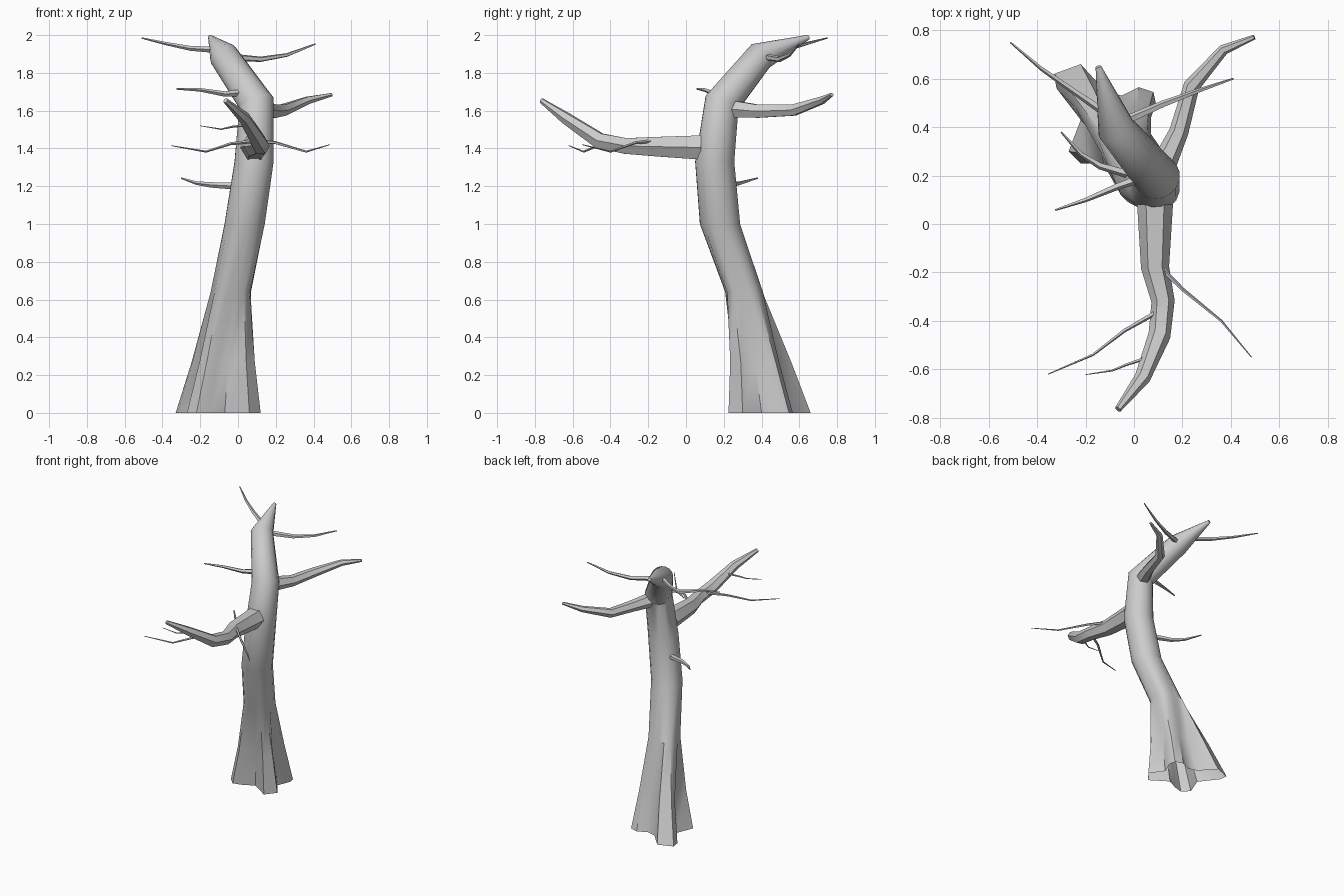
import bpy, bmesh, math
from mathutils import Vector

if "Cube" in bpy.data.objects:
    bpy.data.objects.remove(bpy.data.objects["Cube"])


def loft(name, rings, cap_start=True, cap_end=True):
    """Skin a list of equal-length vertex rings into one smooth object."""
    bm = bmesh.new()
    loops = [[bm.verts.new(p) for p in ring] for ring in rings]
    n = len(loops[0])
    for a, b in zip(loops, loops[1:]):
        for i in range(n):
            j = (i + 1) % n
            bm.faces.new((a[i], a[j], b[j], b[i]))
    if cap_start:
        bm.faces.new(loops[0][::-1])
    if cap_end:
        bm.faces.new(loops[-1])
    bmesh.ops.recalc_face_normals(bm, faces=bm.faces)
    mesh = bpy.data.meshes.new(name)
    bm.to_mesh(mesh)
    bm.free()
    ob = bpy.data.objects.new(name, mesh)
    bpy.context.collection.objects.link(ob)
    bpy.ops.object.select_all(action='DESELECT')
    ob.select_set(True)
    bpy.context.view_layer.objects.active = ob
    bpy.ops.object.shade_smooth_by_angle(angle=math.radians(40))
    return ob


def tangent(pts, i):
    return (pts[min(i + 1, len(pts) - 1)] - pts[max(i - 1, 0)]).normalized()


def limb(name, path, radii, sides=6):
    """Tapered tube along a path, one radius per point."""
    pts = [Vector(p) for p in path]
    rings = []
    for i, (p, r) in enumerate(zip(pts, radii)):
        q = tangent(pts, i).to_track_quat('Z', 'Y')
        rings.append([p + q @ Vector((r * math.cos(a), r * math.sin(a), 0))
                      for a in (math.tau * k / sides for k in range(sides))])
    return loft(name, rings)


# Trunk: lobed root outline blending into a round, leaning stem
root = [(.12, .30), (.05, .40), (.09, .50), (.08, .545), (.02, .565), (-.05, .53),
        (-.12, .55), (-.22, .66), (-.33, .62), (-.32, .56), (-.22, .43), (-.27, .30),
        (-.22, .25), (-.15, .27), (-.07, .31), (.06, .225)]
offsets = [Vector((x + .09, y - .43, 0)) for x, y in root]
circle = [Vector((math.cos(a), math.sin(a), 0))
          for a in (math.radians(-32 + 22.5 * k) for k in range(16))]
# centre, radius, root outline scale, root outline share
stem = [((-.09, .43, 0), .2, 1, 1),
        ((-.068, .387, .27), .155, .76, .9),
        ((-.035, .31, .64), .11, .5, .2),
        ((.035, .18, 1.0), .108, .5, 0),
        ((.085, .152, 1.33), .105, .5, 0),
        ((.098, .19, 1.64), .095, .5, 0),
        ((-.075, .395, 1.89), .078, .5, 0),
        ((-.147, .65, 1.99), .012, .5, 0)]
centres = [Vector(s[0]) for s in stem]
rings = []
for i, (c, r, scale, share) in enumerate(stem):
    t = tangent(centres, i) if c[2] > 1.5 else Vector((0, 0, 1))
    q = Vector((0, 0, 1)).rotation_difference(t)
    rings.append([centres[i] + q @ (o * scale * share + u * r * (1 - share))
                  for o, u in zip(offsets, circle)])
loft("trunk", rings, cap_start=False)

# Two main branches
limb("front_branch",
     [(.087, .08, 1.405), (.087, -.18, 1.41), (.12, -.32, 1.413),
      (.105, -.46, 1.442), (.035, -.635, 1.56), (-.066, -.765, 1.653)],
     [.074, .058, .048, .046, .033, .014])
limb("back_branch",
     [(.12, .24, 1.61), (.185, .38, 1.597), (.238, .57, 1.603),
      (.37, .72, 1.655), (.497, .772, 1.685)],
     [.052, .04, .034, .022, .01])

# Thin twigs: path and starting radius
twigs = {
    "upper_left_twig": ([(-.09, .44, 1.92), (-.25, .55, 1.93), (-.38, .64, 1.955), (-.51, .75, 1.985)], .018),
    "upper_right_twig": ([(-.05, .42, 1.885), (.12, .495, 1.872), (.26, .548, 1.895), (.41, .6, 1.953)], .02),
    "middle_left_twig": ([(.03, .19, 1.697), (-.07, .155, 1.688), (-.2, .1, 1.71), (-.325, .058, 1.715)], .02),
    "lower_left_twig": ([(0, .2, 1.2), (-.14, .24, 1.207), (-.22, .29, 1.217), (-.3, .38, 1.243)], .02),
    "front_right_twig": ([(.11, -.18, 1.44), (.2, -.27, 1.43), (.36, -.4, 1.383), (.485, -.55, 1.42)], .011),
    "front_left_twig": ([(.1, -.36, 1.44), (-.04, -.44, 1.425), (-.17, -.54, 1.383), (-.355, -.62, 1.415)], .011),
    "front_tip_twig": ([(.06, -.55, 1.525), (-.03, -.58, 1.515), (-.09, -.605, 1.502), (-.2, -.622, 1.52)], .008),
}
for name, (path, r) in twigs.items():
    limb(name, path, [r, r * .75, r * .5, r * .2], sides=5)
